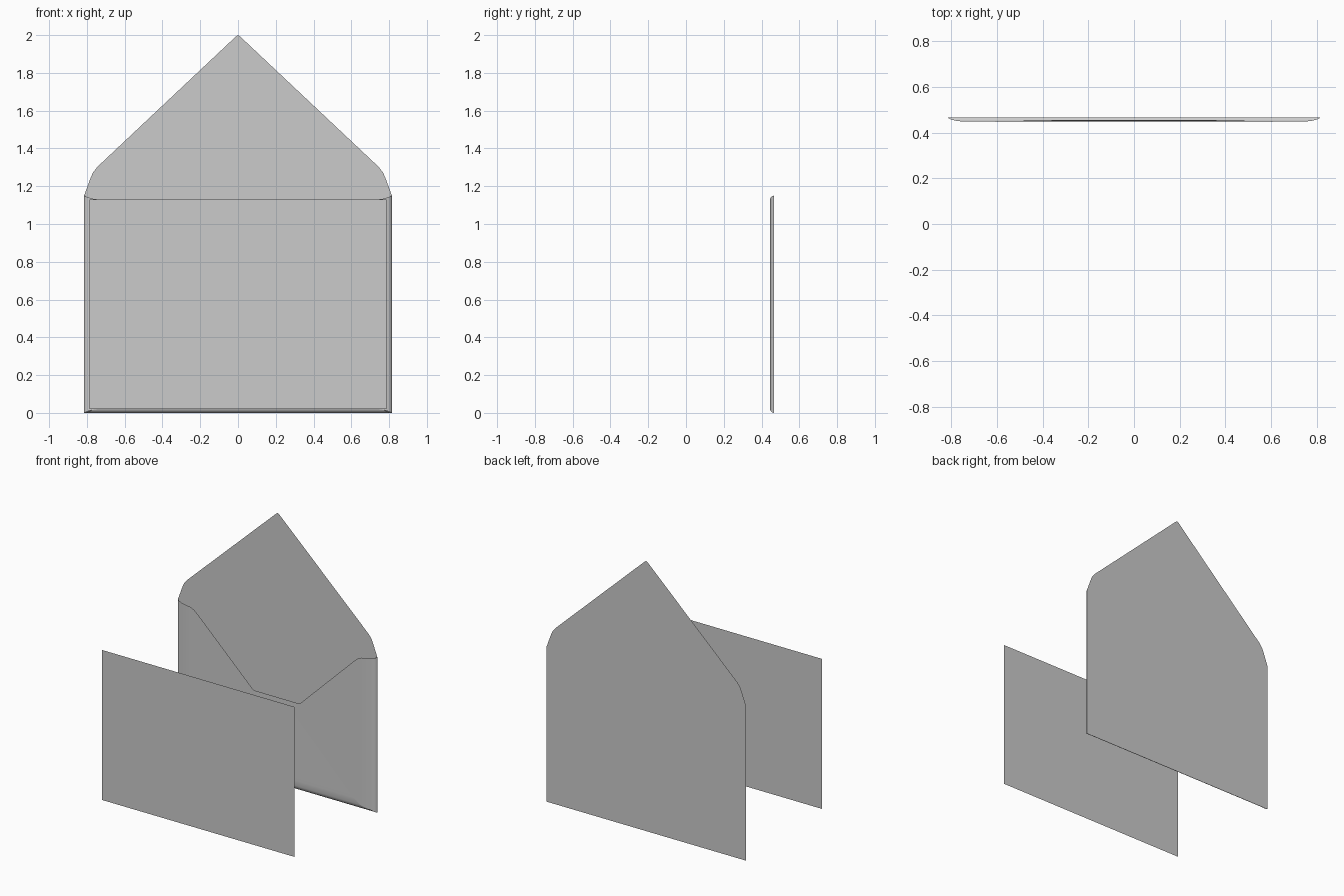
import bpy, math

if "Cube" in bpy.data.objects:
    bpy.data.objects.remove(bpy.data.objects["Cube"])

BACK = 0.465          # plane of the envelope back and open flap
MID = 0.575           # mid height of the pocket


def mesh_object(name, verts, faces, smooth=False):
    me = bpy.data.meshes.new(name)
    me.from_pydata(verts, [], faces)
    me.update()
    ob = bpy.data.objects.new(name, me)
    bpy.context.collection.objects.link(ob)
    if smooth:
        for p in me.polygons:
            p.use_smooth = True
    return ob


def flat_sheet(name, outline, y):
    """Flat panel facing -y from an (x, z) outline."""
    return mesh_object(name, [(x, y, z) for x, z in outline],
                       [tuple(range(len(outline)))])


def folded_sheet(name, rows):
    """Sheet skinned across a list of (start, end) point pairs."""
    verts = [p for row in rows for p in row]
    faces = [(2 * i, 2 * i + 1, 2 * i + 3, 2 * i + 2)
             for i in range(len(rows) - 1)]
    return mesh_object(name, verts, faces, smooth=True)


# letter card standing in front
flat_sheet("card", [(-0.787, 0.02), (0.787, 0.02),
                    (0.787, 1.13), (-0.787, 1.13)], -BACK)

# envelope back panel
flat_sheet("envelope_back", [(-0.815, 0), (0.815, 0),
                             (0.815, 1.15), (-0.815, 1.15)], BACK)

# open top flap with softened shoulders
right = [(0.815, 1.15), (0.78, 1.245), (0.768, 1.272), (0.745, 1.302),
         (0.012, 1.992)]
left = [(-x, z) for x, z in reversed(right)]
flat_sheet("top_flap", right + [(0, 2.0)] + left, BACK)

# side flaps folded to the front: x, y, half height
side = [(0.815, BACK, 0.575), (0.811, 0.457, 0.573), (0.797, 0.450, 0.567),
        (0.775, 0.446, 0.560), (0.70, 0.445, 0.548), (0.672, 0.445, 0.535),
        (0.64, 0.4455, 0.508), (0.15, 0.452, 0.03), (0.125, 0.452, 0.004)]
for s, name in ((1, "right_side_flap"), (-1, "left_side_flap")):
    folded_sheet(name, [((s * x, y, MID - s * h), (s * x, y, MID + s * h))
                        for x, y, h in side])

# bottom flap folded up behind the side flaps: z, y, half width
bottom = [(0, BACK, 0.815), (0.004, 0.457, 0.80), (0.014, 0.451, 0.775),
          (0.03, 0.448, 0.745), (0.07, 0.448, 0.70), (0.62, 0.456, 0.25),
          (0.64, 0.456, 0.22)]
folded_sheet("bottom_flap", [((-w, y, z), (w, y, z)) for z, y, w in bottom])
